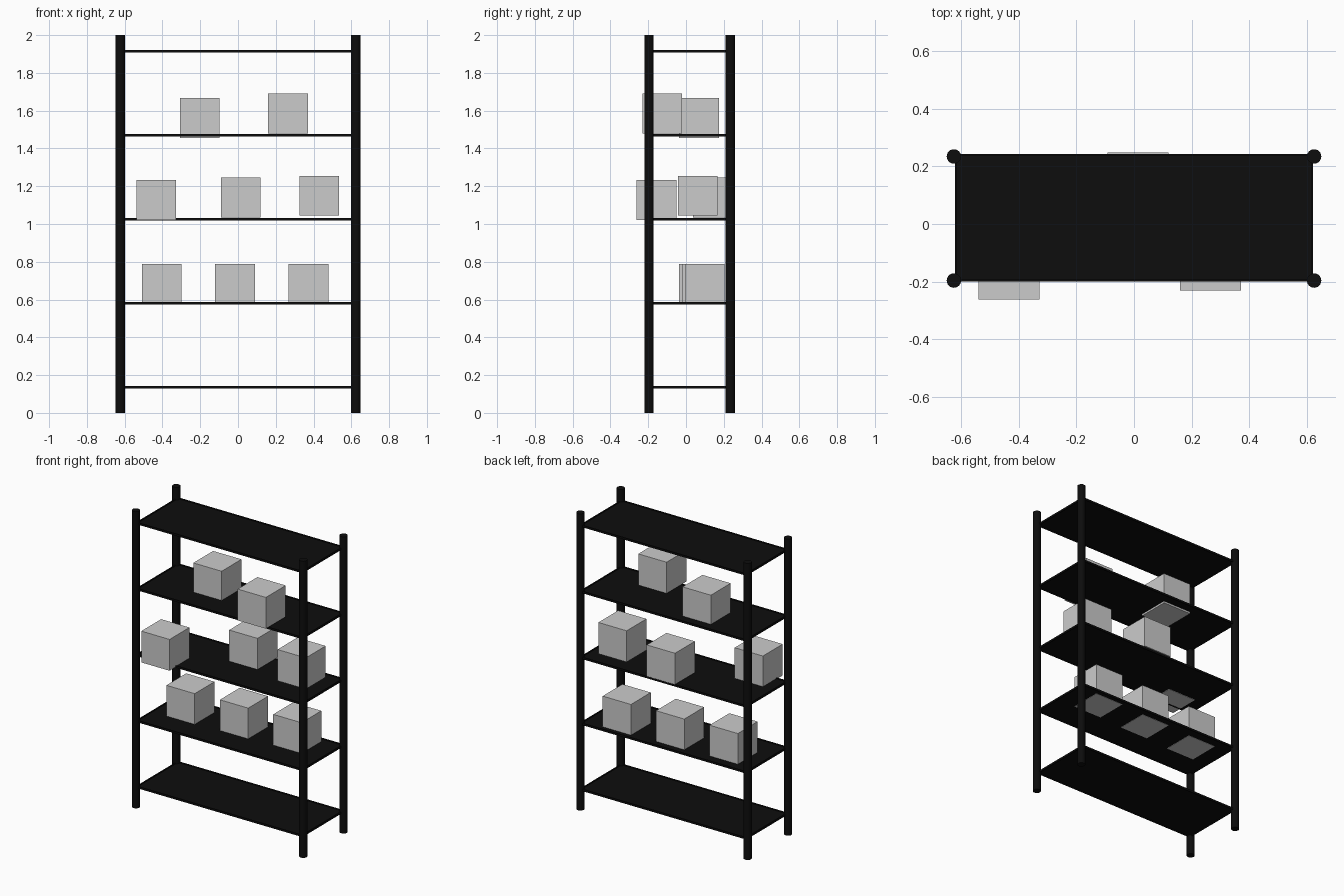
import bpy

if "Cube" in bpy.data.objects:
    bpy.data.objects.remove(bpy.data.objects["Cube"])

def material(name, v):
    m = bpy.data.materials.new(name)
    m.diffuse_color = (v, v, v, 1)
    m.use_nodes = True
    m.node_tree.nodes["Principled BSDF"].inputs["Base Color"].default_value = m.diffuse_color
    return m

BLACK = material("black metal", 0.004)
GREY = material("light grey", 0.6)

def block(name, lo, hi, mat):
    """Axis-aligned block between two corners."""
    bpy.ops.mesh.primitive_cube_add(size=1, location=[(a + b) / 2 for a, b in zip(lo, hi)])
    o = bpy.context.object
    o.name = name
    o.scale = [b - a for a, b in zip(lo, hi)]
    bpy.ops.object.transform_apply(location=False, rotation=False, scale=True)
    o.data.materials.append(mat)
    return o

FRONT, BACK = -0.196, 0.234      # post centres in y
X = 0.624

# Four round corner posts
for sx, side in ((-1, "left"), (1, "right")):
    for y, end in ((FRONT, "front"), (BACK, "back")):
        bpy.ops.mesh.primitive_cylinder_add(vertices=24, radius=0.025, depth=2,
                                            location=(sx * X, y, 1))
        o = bpy.context.object
        o.name = f"{end}_{side}_post"
        o.data.materials.append(BLACK)
        bpy.ops.object.shade_smooth_by_angle()

# Five shelves: a thin sheet inside a shallow rim
x, y0, y1, t, h = 0.62, -0.199, 0.243, 0.007, 0.0065
for i in range(5):
    z = 0.135 + 0.4447 * i
    block(f"shelf_sheet_{i + 1}", (-x, y0, z - 0.001), (x, y1, z + 0.001), BLACK)
    block(f"shelf_front_rim_{i + 1}", (-x, y0, z - h), (x, y0 + t, z + h), BLACK)
    block(f"shelf_back_rim_{i + 1}", (-x, y1 - t, z - h), (x, y1, z + h), BLACK)
    for s, side in ((-1, "left"), (1, "right")):
        a, b = sorted((s * x, s * (x - t)))
        block(f"shelf_{side}_rim_{i + 1}", (a, y0 + t, z - h), (b, y1 - t, z + h), BLACK)

# Storage boxes: lowest corner of each
S = 0.211
BOXES = [(-0.509, -0.036, 0.577), (-0.121, -0.02, 0.577), (0.267, -0.006, 0.577),
         (-0.538, -0.262, 1.021), (-0.091, 0.036, 1.034), (0.325, -0.043, 1.044),
         (-0.308, -0.036, 1.456), (0.159, -0.231, 1.479)]
for i, p in enumerate(BOXES):
    block(f"storage_box_{i + 1}", p, [c + S for c in p], GREY)
